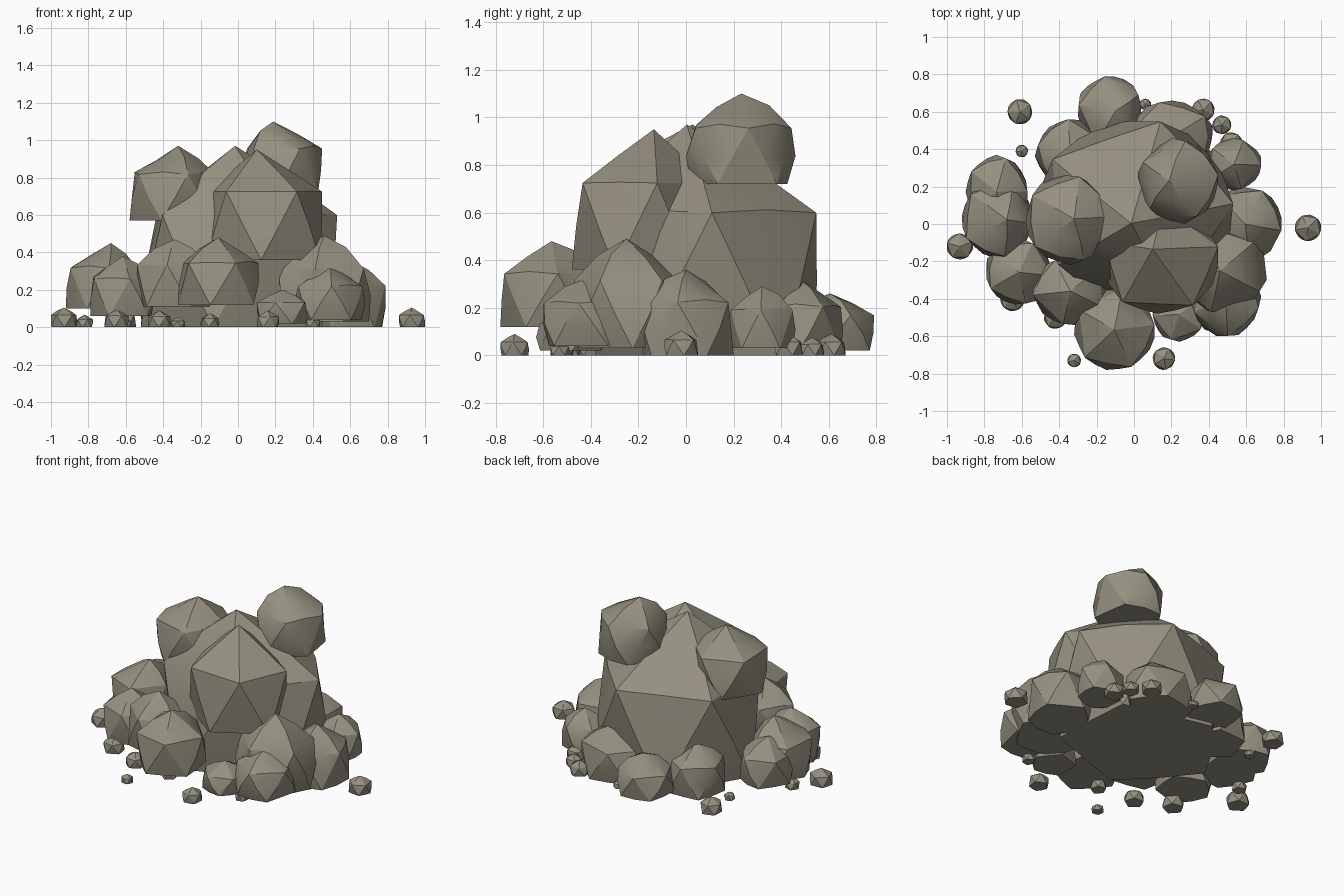
import bpy
import bmesh
import math
import random
from mathutils import Matrix

random.seed(7)

default_cube = bpy.data.objects.get("Cube")
if default_cube:
    bpy.data.objects.remove(default_cube, do_unlink=True)

# One weathered stone colour for the whole pile
stone = bpy.data.materials.new("warm_grey_stone")
stone_colour = (0.3, 0.278, 0.215, 1.0)
stone.use_nodes = True
stone.diffuse_color = stone_colour
stone_shader = stone.node_tree.nodes["Principled BSDF"]
stone_shader.inputs["Base Color"].default_value = stone_colour
stone_shader.inputs["Roughness"].default_value = 0.9


def finish(bm, name, smooth_angle):
    """Turn a bmesh into a stone object with crisp main edges."""
    bmesh.ops.recalc_face_normals(bm, faces=bm.faces)
    mesh = bpy.data.meshes.new(name)
    bm.to_mesh(mesh)
    bm.free()
    mesh.materials.append(stone)
    obj = bpy.data.objects.new(name, mesh)
    bpy.context.collection.objects.link(obj)
    bpy.ops.object.select_all(action="DESELECT")
    obj.select_set(True)
    bpy.context.view_layer.objects.active = obj
    bpy.ops.object.shade_smooth_by_angle(angle=math.radians(smooth_angle))


def rock(name, x_range, y_range, z_range, spin=None, bulge=0.7, lean=(0, 0)):
    """Icosahedral boulder with a flat base, fitted into the given ranges."""
    bm = bmesh.new()
    bmesh.ops.create_icosphere(bm, subdivisions=1, radius=1.0)
    corners = set(bm.verts)
    bmesh.ops.subdivide_edges(bm, edges=bm.edges[:], cuts=1, use_grid_fill=True)

    # Round some edges more than others so that facets stay uneven
    for v in bm.verts:
        if v not in corners:
            v.co = v.co.lerp(v.co.normalized(), random.uniform(0, bulge))

    # Flatten the underside
    base = -math.sqrt(0.2)
    for v in bm.verts:
        v.co.z = max(v.co.z, base)
    turn = random.uniform(0, math.tau) if spin is None else math.radians(spin)
    bmesh.ops.rotate(bm, verts=bm.verts, matrix=Matrix.Rotation(turn, 3, "Z"))

    # Fit to size
    for axis, (low, high) in enumerate((x_range, y_range, z_range)):
        values = [v.co[axis] for v in bm.verts]
        start, span = min(values), max(values) - min(values)
        for v in bm.verts:
            v.co[axis] = low + (v.co[axis] - start) / span * (high - low)

    # Push the peak off centre
    shoulder = z_range[0] + 0.62 * (z_range[1] - z_range[0])
    for v in bm.verts:
        amount = max(0, (v.co.z - shoulder) / (z_range[1] - shoulder))
        v.co.x += amount * lean[0]
        v.co.y += amount * lean[1]
    finish(bm, name, 26)


# Tall central rock that carries the upper boulders
rock("core_rock", (-.52, .53), (-.38, .55), (0, .97), 3, 0.35, (-.02, -.08))

# Large boulders leaning on the core
rock("front_upper_boulder", (-.17, .45), (-.48, .09), (.36, .95), 15, 0.12, (-.04, .06))
rock("right_upper_boulder", (-.58, -.12), (-.22, .26), (.57, .97), lean=(.03, 0))
rock("top_boulder", (.02, .45), (0, .46), (.72, 1.1), bulge=0.9, lean=(-.05, 0))

# Ring of boulders around the foot
rock("right_back_boulder", (-.9, -.57), (-.02, .37), (.1, .38))
rock("right_boulder", (-.92, -.54), (-.18, .22), (.1, .45), lean=(.05, 0))
rock("right_front_boulder", (-.79, -.44), (-.43, -.08), (.06, .38))
rock("front_right_boulder", (-.54, -.14), (-.54, -.17), (.11, .47))
rock("front_boulder", (-.32, .11), (-.78, -.35), (.12, .48))
rock("front_low_boulder", (.1, .38), (-.63, -.35), (.02, .2))
rock("left_front_boulder", (.3, .68), (-.6, -.2), (.04, .33))
rock("left_front_tall_boulder", (.22, .71), (-.47, -.03), (.03, .49), bulge=0.95)
rock("left_boulder", (.4, .79), (-.2, .2), (0, .36))
rock("left_back_boulder", (.39, .68), (.18, .46), (.03, .29))
rock("back_left_boulder", (-.02, .42), (.28, .66), (0, .33))
rock("back_boulder", (-.3, .04), (.42, .79), (.02, .26), lean=(.03, 0))
rock("back_right_boulder", (-.53, -.15), (.19, .56), (0, .32))

# Loose pebbles on the ground: x, y, radius
pebbles = [
    (-.93, -.12, .07), (.93, -.02, .07), (-.61, .6, .066), (-.6, .39, .033),
    (-.65, -.4, .065), (-.32, -.73, .036), (.16, -.72, .06), (.37, .61, .06),
    (.47, .53, .05), (.52, .43, .06), (.06, .64, .03), (-.82, .03, .045),
    (-.42, -.5, .06), (-.15, -.52, .05), (.4, -.53, .04),
]
for number, (x, y, r) in enumerate(pebbles, 1):
    rock(f"pebble_{number}", (x - r, x + r), (y - r, y + r), (0, r * 1.5), bulge=0.4)
